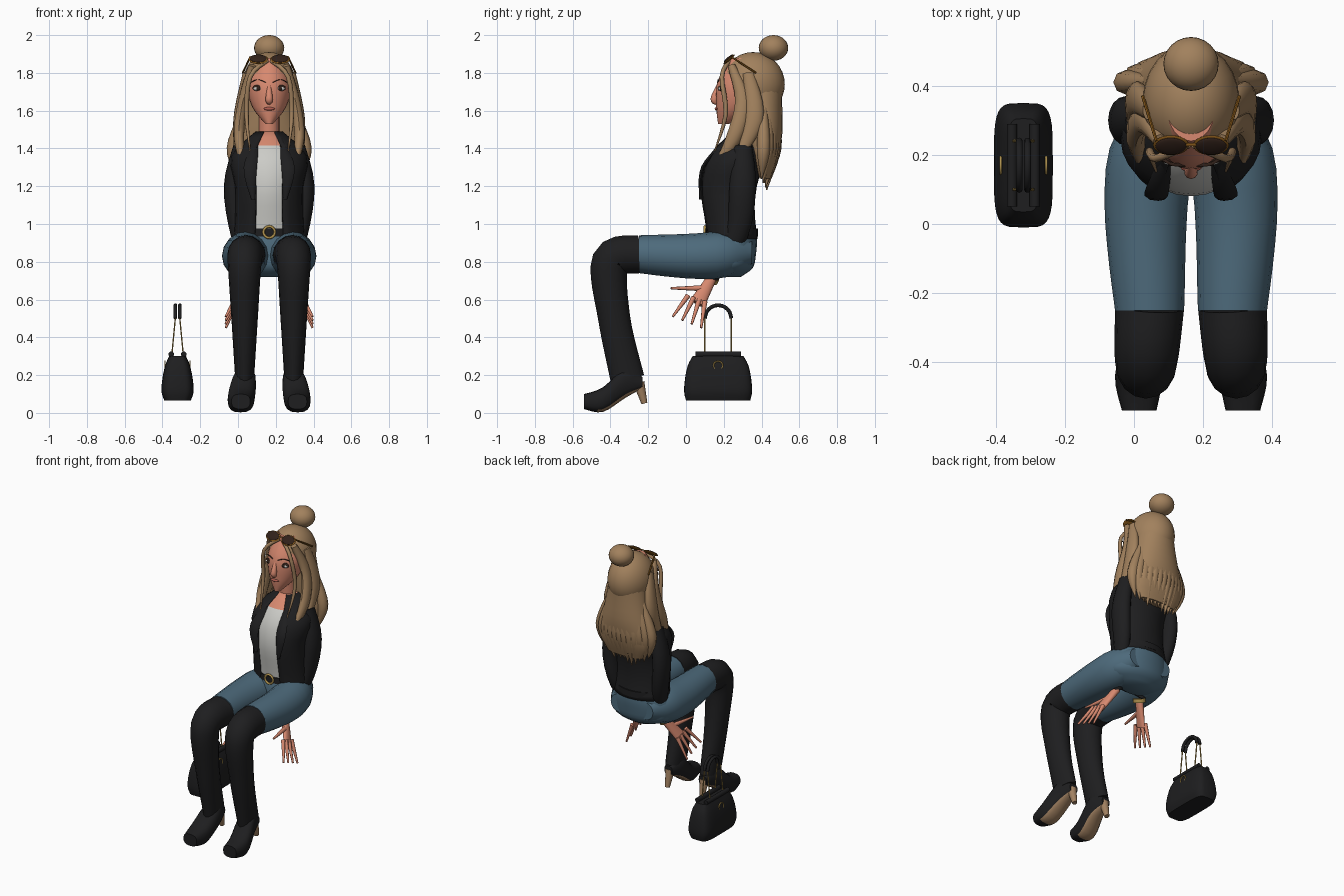
import bpy, bmesh, math, random
from mathutils import Vector, Matrix

random.seed(4)
if "Cube" in bpy.data.objects:
    bpy.data.objects.remove(bpy.data.objects["Cube"])

BODY_X, BAG_X, BAG_Y = .165, -.32, .17
UP, FORWARD = Vector((0, 0, 1)), Vector((0, -1, 0))
SIDES = (("left_", 1), ("right_", -1))


def material(name, *colour):
    m = bpy.data.materials.new(name)
    m.use_nodes = True
    m.diffuse_color = (*colour, 1)
    m.node_tree.nodes["Principled BSDF"].inputs["Base Color"].default_value = (*colour, 1)
    return m


black = material("black leather", .013, .013, .014)
denim = material("blue denim", .075, .145, .2)
skin = material("skin", .68, .25, .16)
hair = material("blonde hair", .36, .22, .11)
white = material("white cotton", .6, .6, .57)
gold = material("gold", .45, .3, .08)
tan = material("tan sole", .36, .22, .12)
dark = material("dark brown", .03, .015, .01)
amber = material("amber frame", .22, .09, .01)
lips = material("lips", .42, .11, .08)


def finish(name, bm, *materials):
    bmesh.ops.recalc_face_normals(bm, faces=bm.faces)
    mesh = bpy.data.meshes.new(name)
    bm.to_mesh(mesh)
    bm.free()
    for m in materials:
        mesh.materials.append(m)
    mesh.shade_smooth()
    mesh.set_sharp_from_angle(angle=math.radians(50))
    ob = bpy.data.objects.new(name, mesh)
    bpy.context.collection.objects.link(ob)
    return ob


def along(values, t):
    """Smooth curve through evenly spaced values, numbers or points."""
    last = len(values) - 1
    if last == 0:
        return values[0]
    i = min(int(t * last), last - 1)
    f = t * last - i
    a, b, c, d = (values[max(0, min(last, i + k))] for k in (-1, 0, 1, 2))
    return b + f / 2 * (c - a + f * (2 * a - 5 * b + 4 * c - d + f * (3 * (b - c) + d - a)))


def loft(name, mat, path, width, depth=None, side=1, origin=BODY_X, sides=16, steps=12,
         axis=None, gap=0, power=1, extra=None, rule=None):
    """Tube along a path; gap leaves the front open, power squares the section off."""
    points = [Vector((origin + side * x, y, z)) for x, y, z in path]
    bm, rings = bmesh.new(), []
    for step in range(steps + 1):
        t = step / steps
        centre = along(points, t)
        ahead = axis or (along(points, min(1, t + .02)) - along(points, max(0, t - .02))).normalized()
        across = (Vector((1, 0, 0)) - ahead * ahead.x).normalized()
        across, deep = across * along(width, t), ahead.cross(across) * along(depth or width, t)
        ring = []
        for k in range(sides + bool(gap)):
            angle = gap - math.pi / 2 + k * 2 * (math.pi - gap) / sides
            c, s = (math.copysign(abs(f) ** power, f) for f in (math.cos(angle), math.sin(angle)))
            ring.append(bm.verts.new(centre + across * c + deep * s))
        rings.append(ring)
    for ring, following in zip(rings, rings[1:]):
        for k in range(sides):
            j = (k + 1) % len(ring)
            bm.faces.new((ring[k], ring[j], following[j], following[k]))
    if not gap:
        bm.faces.new(rings[0])
        bm.faces.new(rings[-1])
    if rule:
        bmesh.ops.recalc_face_normals(bm, faces=bm.faces)
        for face in bm.faces:
            face.material_index = int(rule(face))
    return finish(name, bm, mat, *([extra] if extra else []))


def pair(name, *shape, **options):
    for label, side in SIDES:
        loft(label + name, *shape, side=side, **options)


def ball(name, mat, centre, radii, tilt=0, cut=None):
    bm = bmesh.new()
    bmesh.ops.create_uvsphere(bm, u_segments=24, v_segments=16, radius=1)
    bm.transform(Matrix.Translation(centre) @ Matrix.Rotation(tilt, 4, 'X') @ Matrix.Diagonal((*radii, 1)))
    if cut:
        bmesh.ops.bisect_plane(bm, geom=bm.verts[:] + bm.edges[:] + bm.faces[:],
                               plane_co=cut[0], plane_no=cut[1], clear_inner=True)
    return finish(name, bm, mat)


def hoop(name, mat, centre, radius, thickness, turn=0):
    """Upright ring facing the front, or the side when turned."""
    bpy.ops.mesh.primitive_torus_add(major_segments=24, minor_segments=6, location=centre,
                                     rotation=(math.pi / 2, 0, turn),
                                     major_radius=radius, minor_radius=thickness)
    bpy.context.object.name = name
    bpy.context.object.data.materials.append(mat)
    bpy.context.object.data.shade_smooth()


def torso(name, mat, scale, **options):
    """Body shape from the waist to the neck, shared by the shirt and the jacket."""
    return loft(name, mat, [(0, .24, .92), (0, .22, 1.2), (0, .31, 1.49)],
                [scale * w for w in (.19, .18, .18, .2, .07)],
                [scale * d for d in (.14, .14, .155, .155, .07)], axis=UP, sides=24, **options)


# Torso: shirt with bare neckline, open jacket, belt and hips
torso("shirt", white, .9, extra=skin, rule=lambda face: face.calc_center_median().z > 1.39)
jacket = torso("jacket", black, 1, gap=.42)
jacket.modifiers.new("Thickness", 'SOLIDIFY').thickness = .012
pair("lapel", black, [(.06, .22, 1.45), (.1, .09, 1.3), (.085, .08, 1.13)], (.01, .035, .01), (.01,), sides=8)
loft("belt", black, [(0, .24, .935), (0, .24, .975)], (.17,), (.14,), axis=UP, sides=24)
hoop("buckle", gold, (BODY_X, .1, .957), .03, .007)
loft("hips", denim, [(0, .22, .72), (0, .24, .955)], (.1, .2, .215, .2, .165), (.07, .13, .14, .14, .13),
     axis=UP, sides=24)

# Legs, tall boots and heels
pair("thigh", denim, [(.1, .35, .85), (.13, .05, .83), (.12, -.25, .84)], (.06, .12, .12, .11, .1),
     axis=FORWARD)
pair("boot_shaft", black, [(.12, -.24, .84), (.13, -.4, .8), (.13, -.38, .5), (.13, -.31, .18)],
     (.1, .09, .07, .05), (.1, .1, .085, .09), steps=18)
pair("boot_foot", black, [(.13, -.23, .16), (.13, -.32, .16), (.15, -.44, .07), (.15, -.54, .06)],
     (.03, .06, .07, .05), (.03, .08, .065, .04), axis=FORWARD, power=.75, extra=tan,
     rule=lambda face: face.normal.z < -.6 and face.calc_center_median().y > -.48)
pair("heel", tan, [(.13, -.25, .16), (.13, -.22, .05)], (.03, .016), sides=10)

# Arms and hands
pair("sleeve", black, [(.15, .3, 1.41), (.19, .3, 1.2), (.16, .27, .95), (.09, .14, .72)],
     (.04, .05, .045, .035), (.05, .07, .06, .035))
pair("palm", skin, [(.09, .14, .72), (.17, .06, .58)], (.024, .016), (.026, .042))
for i in range(4):
    pair("finger", skin, [(.17, .1 - .03 * i, .59 + .01 * i), (.23, .08 - .05 * i, .45 + .02 * i)],
         (.014, .006), sides=8)
pair("thumb", skin, [(.13, .09, .66), (.16, -.08, .66)], (.016, .006), sides=8)
loft("bracelet", gold, [(.09, .14, .72), (.1, .13, .7)], (.04,), side=-1, steps=1)

# Neck, head and face
loft("neck", skin, [(0, .31, 1.42), (0, .3, 1.62)], (.055,), (.06,))
loft("head", skin, [(0, .2, 1.53), (0, .27, 1.62), (0, .32, 1.75), (0, .34, 1.88)],
     (.02, .09, .12, .07), (.03, .11, .155, .1), axis=UP, sides=24)
loft("nose", skin, [(0, .17, 1.73), (0, .15, 1.66), (0, .17, 1.64)], (.01, .02, .01), sides=10)
ball("mouth", lips, (BODY_X, .162, 1.61), (.03, .01, .009))
for label, side in SIDES:
    eye_x = BODY_X + side * .058
    ball(label + "eyelid", dark, (eye_x, .187, 1.72), (.03, .013, .017))
    ball(label + "eye", white, (eye_x, .184, 1.717), (.026, .014, .012))
    ball(label + "iris", dark, (eye_x, .176, 1.717), (.012, .008, .011))
    ball(label + "ear", skin, (BODY_X + side * .12, .36, 1.69), (.02, .03, .04))
pair("eyebrow", dark, [(.02, .17, 1.75), (.06, .175, 1.765), (.095, .2, 1.75)], (.005,), axis=UP, sides=6)

# Hair: cap cut along the hairline, bun, long back and loose locks
ball("hair_cap", hair, (BODY_X, .355, 1.74), (.14, .168, .17), cut=((0, .2, 1.825), (0, .21, .18)))
ball("hair_bun", hair, (BODY_X, .463, 1.932), (.08, .078, .068))
loft("hair_back", hair, [(0, .39, 1.74), (0, .41, 1.48), (0, .42, 1.24)],
     (.12, .14, .17, .19, .13), (.12, .11, .1, .07, .03), axis=UP, sides=24)
for i in range(13):
    x = i / 6 - 1
    bend = .06 * x * x
    tip = 1.17 + bend + random.random() / 20
    loft("back_lock", hair, [(x * .12, .47 - bend, 1.62), (x * .19, .47 - bend, 1.4), (x * .16, .43 - bend / 2, tip)],
         (.02, .035, .003), sides=8)
pair("side_lock", hair, [(.09, .24, 1.84), (.14, .3, 1.65), (.16, .25, 1.45), (.13, .13, 1.27)],
     (.02, .025, .028, .003), (.02, .04, .04, .003), sides=10)
pair("outer_lock", hair, [(.12, .33, 1.8), (.16, .36, 1.55), (.175, .25, 1.3)], (.02, .03, .003), (.03, .05, .003))
pair("front_lock", hair, [(.01, .23, 1.865), (.1, .19, 1.78), (.12, .21, 1.58), (.1, .15, 1.38)],
     (.012, .012, .012, .003), sides=8)

# Sunglasses resting on the hair
for label, side in SIDES:
    lens_x, slope = BODY_X + side * .058, math.radians(40)
    ball(label + "rim", amber, (lens_x, .228, 1.872), (.052, .037, .008), slope)
    ball(label + "lens", dark, (lens_x, .225, 1.876), (.045, .031, .008), slope)
loft("glasses_bridge", amber, [(-.02, .23, 1.88), (.02, .23, 1.88)], (.005,), axis=UP, sides=6)
pair("temple_arm", amber, [(.1, .24, 1.885), (.14, .37, 1.8)], (.005,), sides=6)

# Handbag with rounded rims, side clasps and chain handles
loft("bag_body", black, [(0, BAG_Y, .065), (0, BAG_Y, .3)], (.07, .085, .08, .065, .045),
     (.17, .18, .175, .16, .135), origin=BAG_X, axis=UP, sides=32, power=.45)
for side in (-1, 1):
    loft("bag_rim", black, [(side * .033, BAG_Y + end, .31) for end in (-.12, .12)], (.015,), origin=BAG_X)
    hoop("bag_clasp", gold, (BAG_X + side * .066, BAG_Y, .25), .024, .004, math.pi / 2)
    for end in (-.07, .07):
        loft("bag_chain", gold, [(side * .03, BAG_Y + end, .31), (side * .012, BAG_Y + end, .5)],
             (.004,), origin=BAG_X, sides=6)
    arc = [math.pi * k / 6 for k in range(7)]
    loft("bag_handle", black, [(side * .012, BAG_Y + math.cos(a) * .07, .5 + math.sin(a) * .07) for a in arc],
         (.01,), origin=BAG_X, sides=8)
